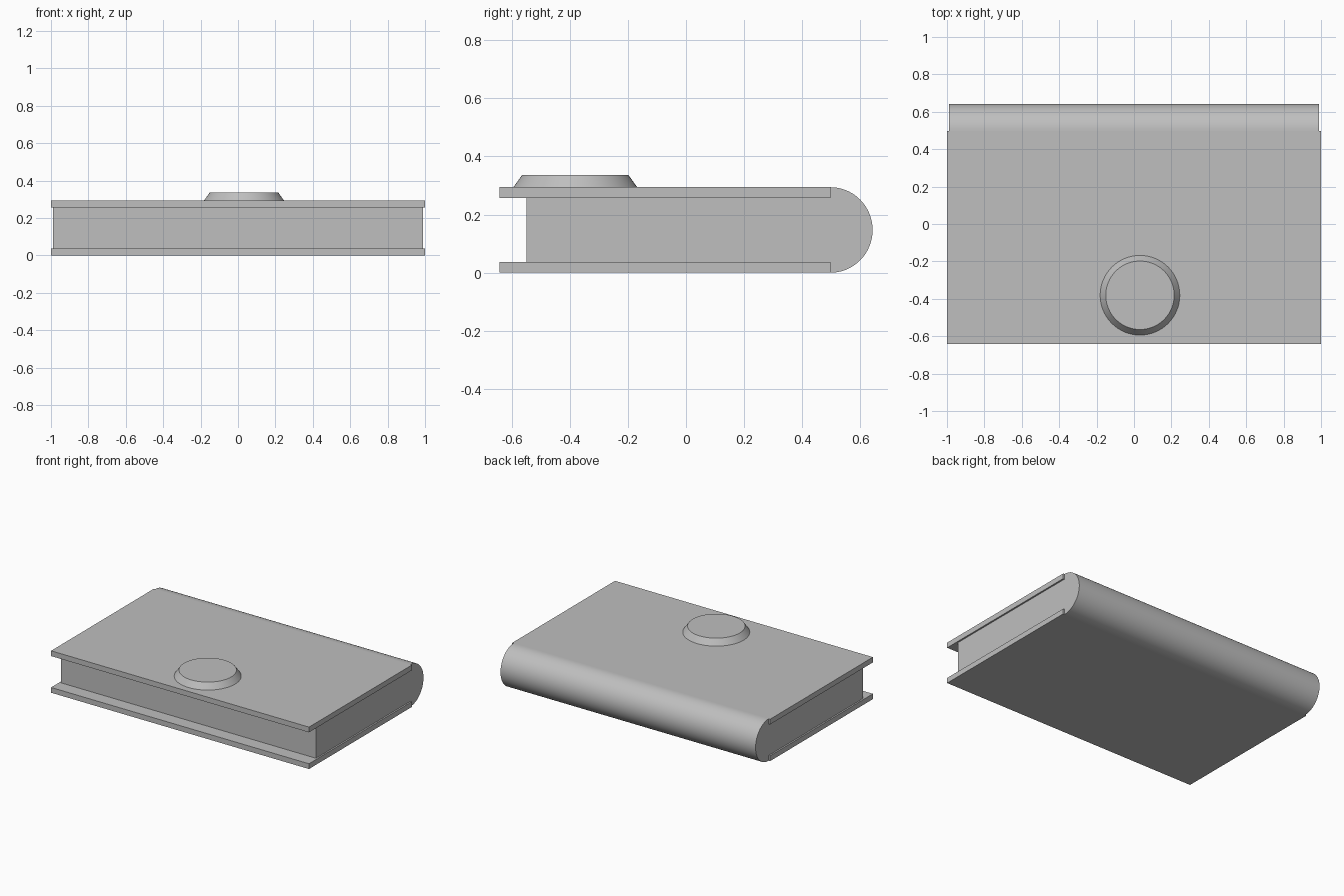
import bpy, bmesh, math

if "Cube" in bpy.data.objects:
    bpy.data.objects.remove(bpy.data.objects["Cube"])

grey = bpy.data.materials.new("plain grey")
grey.diffuse_color = (0.52, 0.52, 0.52, 1)
grey.use_nodes = True
grey.node_tree.nodes["Principled BSDF"].inputs["Base Color"].default_value = grey.diffuse_color

HEIGHT, THICK = 0.294, 0.037     # closed book height, cover thickness
FRONT, HINGE = -0.642, 0.497     # cover extent in y
R = HEIGHT / 2


def finish(name, bm):
    bmesh.ops.recalc_face_normals(bm, faces=bm.faces)
    mesh = bpy.data.meshes.new(name)
    bm.to_mesh(mesh)
    bm.free()
    obj = bpy.data.objects.new(name, mesh)
    bpy.context.collection.objects.link(obj)
    mesh.materials.append(grey)
    bpy.ops.object.select_all(action='DESELECT')
    obj.select_set(True)
    bpy.context.view_layer.objects.active = obj
    bpy.ops.object.shade_smooth_by_angle(angle=math.radians(30))
    return obj


def extrude_x(name, profile, half):
    """Extrude a (y, z) outline from -half to +half along x."""
    bm = bmesh.new()
    face = bm.faces.new([bm.verts.new((-half, y, z)) for y, z in profile])
    ext = bmesh.ops.extrude_face_region(bm, geom=[face])
    verts = [g for g in ext["geom"] if isinstance(g, bmesh.types.BMVert)]
    bmesh.ops.translate(bm, verts=verts, vec=(2 * half, 0, 0))
    return finish(name, bm)


# Page block with the rounded spine as one outline
arc = [(HINGE + (0.642 - HINGE) * math.cos(a), R + R * math.sin(a))
       for a in (math.pi * (i / 48 - 0.5) for i in range(49))]
extrude_x("pages_and_spine",
          [(-0.549, THICK), (HINGE, THICK)] + arc
          + [(HINGE, HEIGHT - THICK), (-0.549, HEIGHT - THICK)], 0.989)

# Flat covers
for name, z in (("bottom_cover", 0), ("top_cover", HEIGHT - THICK)):
    extrude_x(name, [(FRONT, z), (HINGE, z), (HINGE, z + THICK), (FRONT, z + THICK)], 1.0)

# Bevelled round boss on the top cover
bm = bmesh.new()
bmesh.ops.create_cone(bm, cap_ends=True, segments=64, radius1=0.213, radius2=0.183, depth=0.042)
bmesh.ops.translate(bm, verts=bm.verts, vec=(0.032, -0.381, HEIGHT + 0.021))
finish("round_boss", bm)
